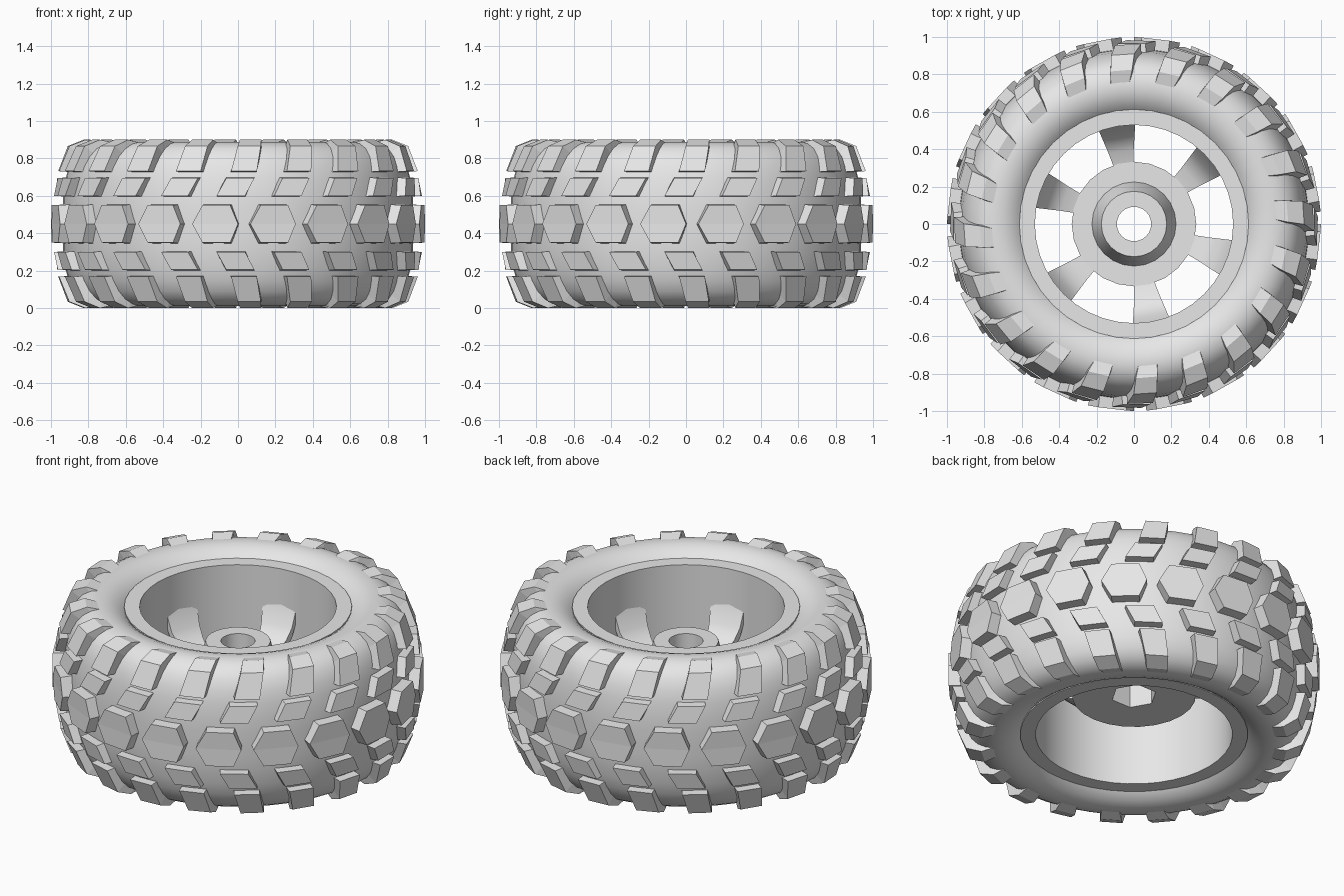
import bpy, bmesh, math

if "Cube" in bpy.data.objects:
    bpy.data.objects.remove(bpy.data.objects["Cube"], do_unlink=True)

H = 0.9  # overall height along the axle

grey = bpy.data.materials.new("plain grey")
grey.use_nodes = True
grey.diffuse_color = (0.8, 0.8, 0.8, 1)
grey.node_tree.nodes["Principled BSDF"].inputs["Base Color"].default_value = (0.8, 0.8, 0.8, 1)


def polar(r, deg, z):
    """Point at an angle measured from the front (-y) towards +x."""
    a = math.radians(deg)
    return (r * math.sin(a), -r * math.cos(a), z)


def finish(name, bm, smooth):
    bmesh.ops.recalc_face_normals(bm, faces=bm.faces)
    mesh = bpy.data.meshes.new(name)
    bm.to_mesh(mesh)
    bm.free()
    mesh.materials.append(grey)
    ob = bpy.data.objects.new(name, mesh)
    bpy.context.collection.objects.link(ob)
    if smooth:
        bpy.ops.object.select_all(action='DESELECT')
        ob.select_set(True)
        bpy.context.view_layer.objects.active = ob
        bpy.ops.object.shade_smooth_by_angle(angle=math.radians(35))
    return ob


def lathe(name, profile, sides):
    """Closed ring turned about z; a third entry marks a six-sided section."""
    bm = bmesh.new()
    rings = []
    for r, z, *six in profile:
        ring = []
        for i in range(sides):
            deg = 360 * i / sides
            k = 1 / math.cos(math.radians((deg - 90) % 60 - 30)) if six else 1
            ring.append(bm.verts.new(polar(r * k, deg, z)))
        rings.append(ring)
    for a, b in zip(rings, rings[1:] + rings[:1]):
        for i in range(sides):
            j = (i + 1) % sides
            bm.faces.new((a[i], a[j], b[j], b[i]))
    return finish(name, bm, True)


def block(bm, rows, turn, flare=0.0, flip=False):
    """Solid block from rows of (outer r, z, inner r, z, start deg, end deg)."""
    outer, inner = [], []
    for ro, zo, ri, zi, d0, d1 in rows:
        if flip:
            zo, zi = H - zo, H - zi
        outer.append([bm.verts.new(polar(ro, turn + d, zo)) for d in (d0, d1)])
        inner.append([bm.verts.new(polar(ri, turn + d, zi)) for d in (d0 - flare, d1 + flare)])
    for i in range(len(rows) - 1):
        o, p, n, m = outer[i], outer[i + 1], inner[i], inner[i + 1]
        bm.faces.new((o[0], o[1], p[1], p[0]))
        bm.faces.new((n[0], m[0], m[1], n[1]))
        for s in (0, 1):
            bm.faces.new((o[s], p[s], m[s], n[s]))
    for e in (0, -1):
        bm.faces.new((outer[e][0], outer[e][1], inner[e][1], inner[e][0]))


def ring_of_blocks(name, rows, count, start=0, flare=0.0, flip=False, smooth=False):
    bm = bmesh.new()
    for i in range(count):
        block(bm, rows, start + 360 * i / count, flare, flip)
    return finish(name, bm, smooth)


# Tyre carcass: rounded section, mirrored top to bottom
half = [(0.60, 0.82), (0.625, 0.845), (0.66, 0.868), (0.70, 0.883), (0.75, 0.888),
        (0.80, 0.878), (0.845, 0.852), (0.88, 0.81), (0.905, 0.755), (0.922, 0.69),
        (0.934, 0.60), (0.938, 0.52)]
lathe("tyre", half + [(r, H - z) for r, z in reversed(half)], 60)

# Rim barrel
lathe("rim", [(0.53, 0.84), (0.613, 0.84), (0.613, 0.06), (0.53, 0.06)], 40)

# Hub with raised boss, round bore and six-sided socket underneath
lathe("hub", [(0.333, 0.30), (0.333, 0.43), (0.225, 0.43), (0.21, 0.50), (0.175, 0.635),
              (0.092, 0.635), (0.092, 0.48), (0.107, 0.48, 6), (0.107, 0.30, 6)], 24)

# Six dished spokes
spoke = [(0.54, 0.63, 0.54, 0.55, -10.7, 10.7),
         (0.50, 0.52, 0.50, 0.46, -10.5, 10.5),
         (0.45, 0.465, 0.45, 0.42, -10.2, 10.2),
         (0.40, 0.44, 0.40, 0.40, -9.8, 9.8),
         (0.32, 0.42, 0.32, 0.38, -9.5, 9.5)]
ring_of_blocks("spokes", spoke, 6, start=10, smooth=True)

# Centre row of arrow-ended tread blocks
centre = [(0.998, 0.55, 0.91, 0.555, -11.0, -2.4),
          (1.0, 0.45, 0.91, 0.45, -14.2, 0.0),
          (0.998, 0.35, 0.91, 0.345, -11.0, -2.4)]
ring_of_blocks("centre_tread_blocks", centre, 20, flare=0.4)

# Slanted middle and shoulder tread blocks on both sides
middle = [(0.984, 0.60, 0.90, 0.595, -6.7, 2.2),
          (0.968, 0.695, 0.89, 0.70, -3.7, 5.2)]
shoulder = [(0.962, 0.732, 0.89, 0.727, -2.2, 6.0),
            (0.91, 0.866, 0.85, 0.82, -0.1, 7.7),
            (0.825, 0.90, 0.80, 0.85, 0.7, 8.7),
            (0.76, 0.886, 0.75, 0.86, 1.8, 9.4)]
for side, flip in (("top", False), ("bottom", True)):
    ring_of_blocks(side + "_middle_tread_blocks", middle, 20, flare=0.4, flip=flip)
    ring_of_blocks(side + "_shoulder_tread_blocks", shoulder, 20, flare=0.4, flip=flip)
